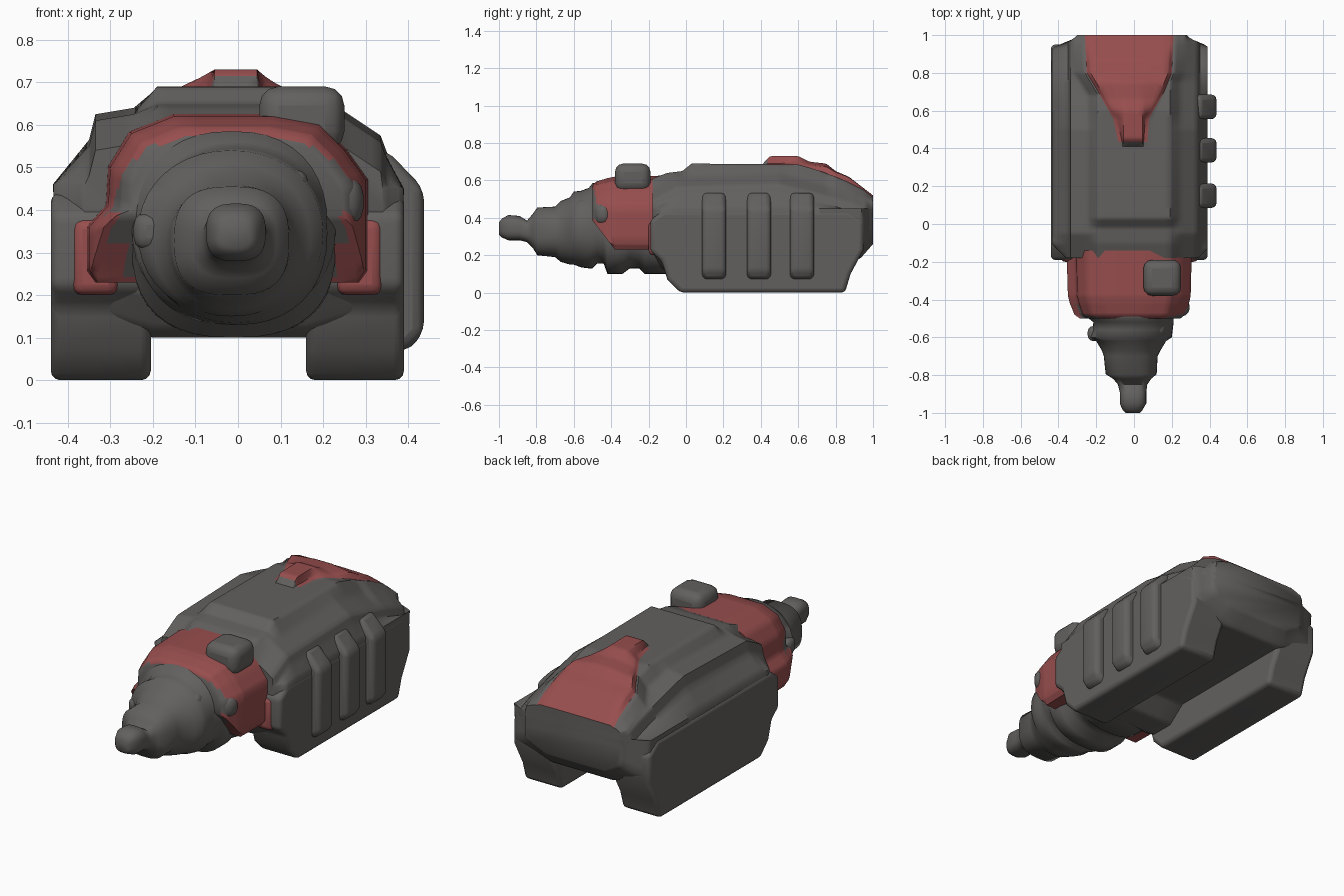
import bpy, bmesh, math
from mathutils import Vector

if "Cube" in bpy.data.objects:
    bpy.data.objects.remove(bpy.data.objects["Cube"], do_unlink=True)


def make_material(name, color):
    m = bpy.data.materials.new(name)
    m.use_nodes = True
    m.diffuse_color = color
    m.node_tree.nodes["Principled BSDF"].inputs["Base Color"].default_value = color
    return m


grey = make_material("dark grey", (0.123, 0.118, 0.113, 1))
red = make_material("faded red", (0.31, 0.075, 0.075, 1))


def interp(table, t):
    """Read a value from (position, value) pairs."""
    if t <= table[0][0]:
        return table[0][1]
    for (a, va), (b, vb) in zip(table, table[1:]):
        if t <= b:
            return va + (vb - va) * (t - a) / (b - a)
    return table[-1][1]


def finish(name, bm, mats, angle=50, bevel=0, segments=3):
    bmesh.ops.recalc_face_normals(bm, faces=bm.faces)
    mesh = bpy.data.meshes.new(name)
    bm.to_mesh(mesh)
    bm.free()
    obj = bpy.data.objects.new(name, mesh)
    bpy.context.collection.objects.link(obj)
    for m in mats:
        mesh.materials.append(m)
    if bevel:
        mod = obj.modifiers.new("rounding", 'BEVEL')
        mod.width, mod.segments = bevel, segments
        mod.limit_method = 'ANGLE'
    bpy.ops.object.select_all(action='DESELECT')
    obj.select_set(True)
    bpy.context.view_layer.objects.active = obj
    bpy.ops.object.shade_smooth_by_angle(angle=math.radians(angle))
    return obj


def loft(name, rings, mats, rule=None, angle=50):
    """Skin closed rings of points, capped at both ends."""
    bm = bmesh.new()
    rows = [[bm.verts.new(p) for p in ring] for ring in rings]
    n = len(rows[0])
    for a, b in zip(rows, rows[1:]):
        for i in range(n):
            j = (i + 1) % n
            bm.faces.new((a[i], a[j], b[j], b[i]))
    bm.faces.new(rows[0])
    bm.faces.new(rows[-1])
    bmesh.ops.recalc_face_normals(bm, faces=bm.faces)
    if rule:
        for f in bm.faces:
            f.material_index = int(rule(f.calc_center_median(), f.normal))
    return finish(name, bm, mats, angle)


def extrude(name, profile, start, end, axis, mat, bevel):
    """Extrude a 2D profile along x (points are y, z) or y (points are x, z)."""
    def place(p, d):
        return (d, p[0], p[1]) if axis == 'x' else (p[0], d, p[1])
    bm = bmesh.new()
    a, b = ([bm.verts.new(place(p, d)) for p in profile] for d in (start, end))
    n = len(profile)
    for i in range(n):
        j = (i + 1) % n
        bm.faces.new((a[i], a[j], b[j], b[i]))
    bm.faces.new(a)
    bm.faces.new(b)
    return finish(name, bm, [mat], 60, bevel)


def block(name, centre, size, mat, bevel):
    bm = bmesh.new()
    bmesh.ops.create_cube(bm, size=1)
    for v in bm.verts:
        v.co = Vector(centre) + Vector(s * c for s, c in zip(size, v.co))
    return finish(name, bm, [mat], 60, bevel)


def dense(points, y, cuts=4):
    """Split every side of a section so paint edges can follow its faces."""
    ring = []
    for (ax, az), (bx, bz) in zip(points, points[1:] + points[:1]):
        for k in range(cuts):
            t = k / cuts
            ring.append((ax + (bx - ax) * t, y, az + (bz - az) * t))
    return ring


# Hull: humped shell with a ridged, widening tail panel and stepped shoulders
crown = [(-.18, .61), (-.1, .64), (-.02, .65), (.03, .69), (.6, .685), (.72, .65),
         (.85, .6), (.95, .55), (1, .51)]
ridge = [(.41, .69), (.45, .73), (.6, .73), (.66, .7), (.75, .69), (.8, .65), (.87, .62), (1, .52)]
flatness = [(.5, .1), (.85, .9)]
shoulder = [(-.18, .55), (-.05, .62), (.5, .635), (.65, .6), (.8, .56), (.9, .53), (1, .49)]
belly = [(-.18, .2), (-.12, .12), (-.08, .1), (.05, .1), (.15, .18), (.93, .18), (1, .26)]
reach = [(-.18, .36), (-.1, .44), (.93, .44), (.96, .37), (.98, .32), (1, .3)]
panel_left = [(.42, -.06), (.56, -.09), (.7, -.17), (.8, -.23), (1, -.24)]
panel_right = [(.42, .05), (.56, .06), (.7, .14), (.8, .18), (1, .19)]


def hull_ring(y):
    c, s, b, lim, l, r = (interp(t, y) for t in
                          (crown, shoulder, belly, reach, panel_left, panel_right))
    p = max(c, interp(ridge, y) if y > .41 else c)
    h = c + (p - c) * interp(flatness, y)
    e = min(.46, s - .04)
    left, right = min(-.19, l - .03), max(.19, r + .03)
    pts = [(-.2, b), (-.42, b + .06), (-.435, e), (-.35, s - .07), (-.335, s - .01),
           (left - .055, s + .005), (left, c), (l - .02, c), (l, h), (-.055, p), (.045, p),
           (r, h), (r + .02, c), (right, c), (right + .055, s), (.335, s - .06),
           (.35, s - .1), (.39, e - .01), (.38, b + .06), (.16, b)]
    return dense([(max(-lim, min(lim - .02, x)), z) for x, z in pts], y)


def tail_paint(c, n):
    inside = interp(panel_left, c.y) - .02 < c.x < interp(panel_right, c.y) + .02
    return c.y > .435 and c.z > .48 and n.z > .1 and inside


steps = 96
loft("hull", [hull_ring(-.18 + 1.18 * i / steps) for i in range(steps + 1)],
     [grey, red], tail_paint)

# Tracks: one closed side pod on each side
pod = [(-.19, .22), (-.19, .39), (-.12, .44), (.87, .44), (.95, .38), (.95, .23),
       (.88, .1), (.85, 0), (-.03, 0), (-.1, .07), (-.13, .17)]
for name, x0, x1 in (("right_track", -.44, -.205), ("left_track", .16, .39)):
    extrude(name, pod, x0, x1, 'x', grey, .022)

# Ribs arching over the left flank
rib = [(.3, .07), (.4, .07), (.437, .11), (.437, .45), (.345, .545), (.3, .5)]
for i, y in enumerate((.15, .39, .62)):
    extrude(f"flank_rib_{i + 1}", rib, y - .065, y + .065, 'y', grey, .03)

# Collar: shoulder ring between drill and hull, red behind a raked paint edge
collar_shape = [(-.33, .23), (-.35, .26), (-.35, .36), (-.305, .41), (-.3, .5),
                (-.25, .58), (-.15, .62), (.08, .62), (.19, .6), (.25, .54), (.3, .47),
                (.3, .26), (.28, .23), (.1, .2), (-.1, .2)]
collar_size = [(-.5, .82), (-.48, .9), (-.42, .97), (-.38, 1), (-.14, 1.02)]
paint_edge = [(.22, -.385), (.42, -.43), (.48, -.475), (.56, -.498)]


def collar_ring(y):
    k = interp(collar_size, y)
    lean = max(0, -.38 - y) * 1.3      # lower edge slopes back
    pts = [(x * k, max(.36 + (z - .36) * k, .23 + lean)) for x, z in collar_shape]
    return dense(pts, y, 4)


def collar_paint(c, n):
    low_corner = abs(c.x + .02) > .26 and c.z < .39
    return low_corner or c.y > interp(paint_edge, c.z)


loft("collar", [collar_ring(-.5 + .36 * i / 36) for i in range(37)], [grey, red], collar_paint)
for name, x in (("right_collar_foot", -.335), ("left_collar_foot", .285)):
    block(name, (x, -.17, .29), (.11, .06, .18), red, .025)

# Drill: stepped, slightly square rings, from tip to housing: (y, left, right, low, high)
drill_keys = [(-1, -.045, .03, .31, .375), (-.985, -.06, .045, .295, .395),
              (-.95, -.075, .065, .28, .415), (-.89, -.075, .065, .28, .41),
              (-.85, -.085, .07, .27, .385), (-.82, -.11, .09, .24, .42),
              (-.795, -.15, .12, .2, .455), (-.7, -.16, .125, .19, .46),
              (-.67, -.17, .14, .165, .49), (-.62, -.2, .17, .15, .51),
              (-.6, -.235, .2, .15, .54), (-.56, -.22, .205, .135, .545),
              (-.52, -.215, .21, .13, .56), (-.5, -.24, .21, .13, .585),
              (-.475, -.25, .23, .155, .585), (-.44, -.25, .23, .155, .57),
              (-.42, -.25, .23, .1, .55), (-.34, -.25, .23, .1, .55),
              (-.3, -.25, .23, .13, .55), (-.25, -.25, .23, .13, .55),
              (-.22, -.25, .23, .1, .55), (-.05, -.25, .23, .1, .5), (.06, -.2, .16, .14, .5)]
squareness = [(-1, .72), (-.8, .72), (-.66, .95), (-.56, .95), (-.45, .8)]


def rounded_ring(y, left, right, low, high, sides=40):
    ring = []
    power = interp(squareness, y)
    for i in range(sides):
        a = 2 * math.pi * i / sides
        c, s = (math.copysign(abs(v) ** power, v) for v in (math.cos(a), math.sin(a)))
        ring.append(((left + right + (right - left) * c) / 2, y,
                     (low + high + (high - low) * s) / 2))
    return ring


loft("drill", [rounded_ring(*k) for k in drill_keys], [grey], angle=75)

# Cutting teeth on the drill flank and top
for i, (x, y, z) in enumerate(((-.2, -.58, .35), (.12, -.55, .45))):
    block(f"drill_tooth_{i + 1}", (x, y, z), (.09, .08, .09), grey, .03)

# Lookout block and side lamp on the collar
block("lookout_block", (.15, -.285, .615), (.2, .19, .15), grey, .045)
block("side_lamp", (.225, -.44, .42), (.14, .1, .12), grey, .045)
